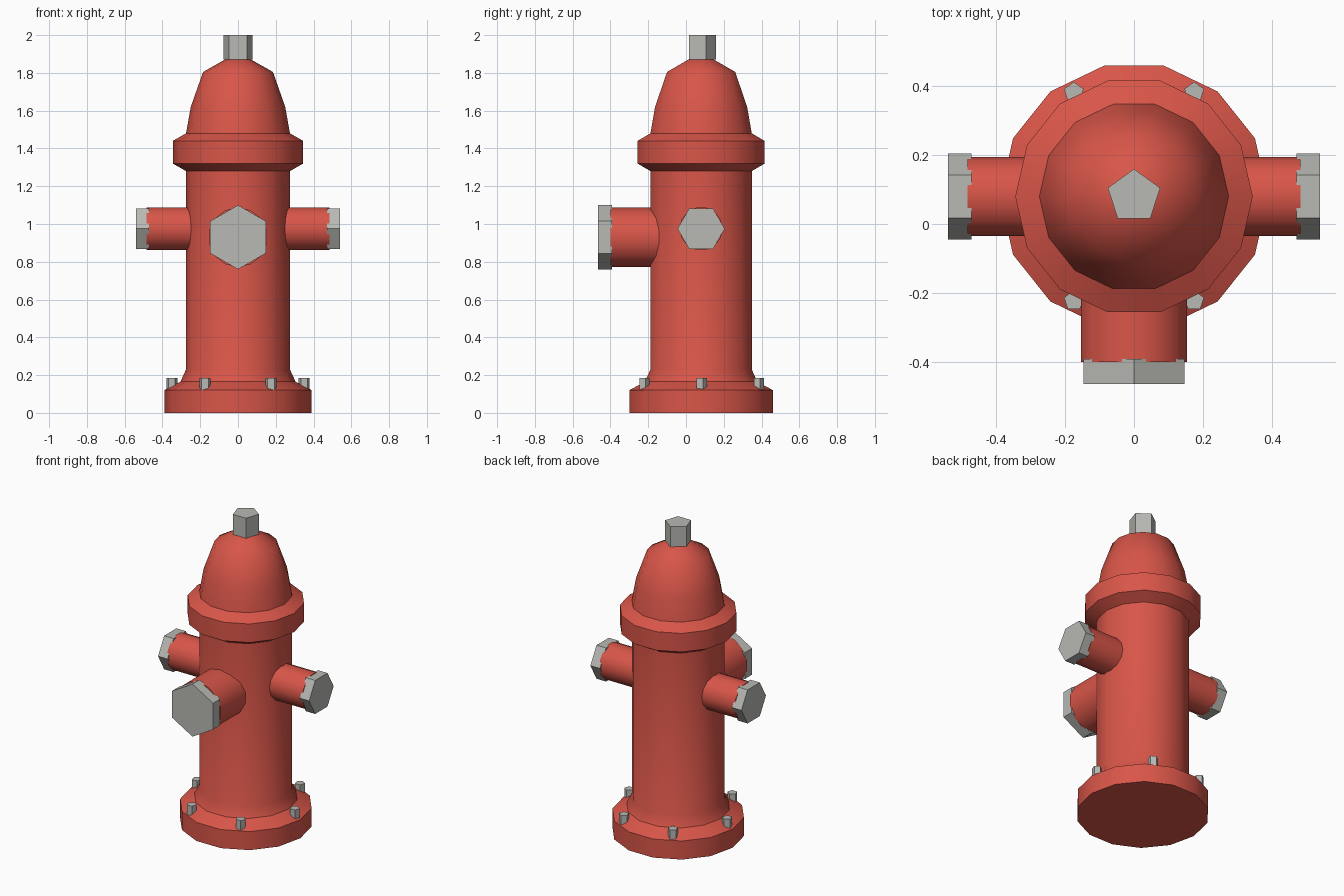
import bpy
import math
from mathutils import Vector

cube = bpy.data.objects.get("Cube")
if cube:
    bpy.data.objects.remove(cube, do_unlink=True)

AXIS_Y = 0.08  # the barrel's centre line
X, Y, Z = Vector((1, 0, 0)), Vector((0, 1, 0)), Vector((0, 0, 1))


def material(name, color):
    mat = bpy.data.materials.new(name)
    mat.use_nodes = True
    mat.diffuse_color = color
    mat.node_tree.nodes["Principled BSDF"].inputs["Base Color"].default_value = color
    return mat


RED = material("hydrant red", (0.69, 0.092, 0.066, 1))
STEEL = material("steel grey", (0.48, 0.485, 0.455, 1))


def lathe(name, profile, sides, mat, origin, axis=Z, first=X, smooth=None):
    """Turn (radius, distance) points about an axis; radius 0 makes a tip."""
    side = axis.cross(first)
    verts, rings, faces = [], [], []
    for radius, dist in profile:
        count = sides if radius else 1
        rings.append(range(len(verts), len(verts) + count))
        for i in range(count):
            a = math.tau * i / sides
            verts.append(axis * dist + (first * math.cos(a) + side * math.sin(a)) * radius)
    for low, high in zip(rings, rings[1:]):
        for i in range(sides):
            j = (i + 1) % sides
            if len(low) == 1:
                faces.append((low[0], high[j], high[i]))
            elif len(high) == 1:
                faces.append((low[i], low[j], high[0]))
            else:
                faces.append((low[i], low[j], high[j], high[i]))
    # Flat ends
    if len(rings[0]) > 1:
        faces.append(tuple(reversed(rings[0])))
    if len(rings[-1]) > 1:
        faces.append(tuple(rings[-1]))
    mesh = bpy.data.meshes.new(name)
    mesh.from_pydata(verts, [], faces)
    mesh.materials.append(mat)
    obj = bpy.data.objects.new(name, mesh)
    obj.location = origin
    bpy.context.collection.objects.link(obj)
    if smooth:
        bpy.ops.object.select_all(action='DESELECT')
        obj.select_set(True)
        bpy.context.view_layer.objects.active = obj
        bpy.ops.object.shade_smooth_by_angle(angle=math.radians(smooth))
    return obj


def prism(name, radius, start, end, sides, mat, origin, axis=Z, first=X, smooth=None):
    return lathe(name, [(radius, start), (radius, end)], sides, mat,
                 origin, axis, first, smooth)


centre = Vector((0, AXIS_Y, 0))

# Barrel with base flange and collar
lathe("barrel", [(0.39, 0), (0.39, 0.12), (0.305, 0.165), (0.275, 0.23),
                 (0.275, 1.28), (0.345, 1.32), (0.345, 1.44), (0.275, 1.48)],
      14, RED, centre, smooth=30)

# Rounded bonnet and its nut
lathe("bonnet", [(0.275, 1.48), (0.25, 1.62), (0.185, 1.805), (0.07, 1.87), (0, 1.89)],
      14, RED, centre, smooth=60)
prism("top_nut", 0.08, 1.87, 2.0, 5, STEEL, centre, first=Y)

# Side outlets
for label, axis in (("left", X), ("right", -X)):
    hub = centre + Z * 0.975
    prism(label + "_outlet", 0.115, 0.15, 0.484, 14, RED, hub, axis, Y, 30)
    prism(label + "_outlet_cap", 0.125, 0.472, 0.54, 6, STEEL, hub, axis, Y)

# Larger front outlet
hub = centre + Z * 0.93
prism("front_outlet", 0.158, 0.15, 0.481, 14, RED, hub, -Y, Z, 30)
prism("front_outlet_cap", 0.17, 0.472, 0.545, 6, STEEL, hub, -Y, Z)

# Flange bolts
for i in range(6):
    a = math.tau * i / 6
    spot = centre + Vector((math.cos(a), math.sin(a), 0)) * 0.35
    prism("flange_bolt_%d" % (i + 1), 0.03, 0.1, 0.185, 5, STEEL, spot, first=Y)
